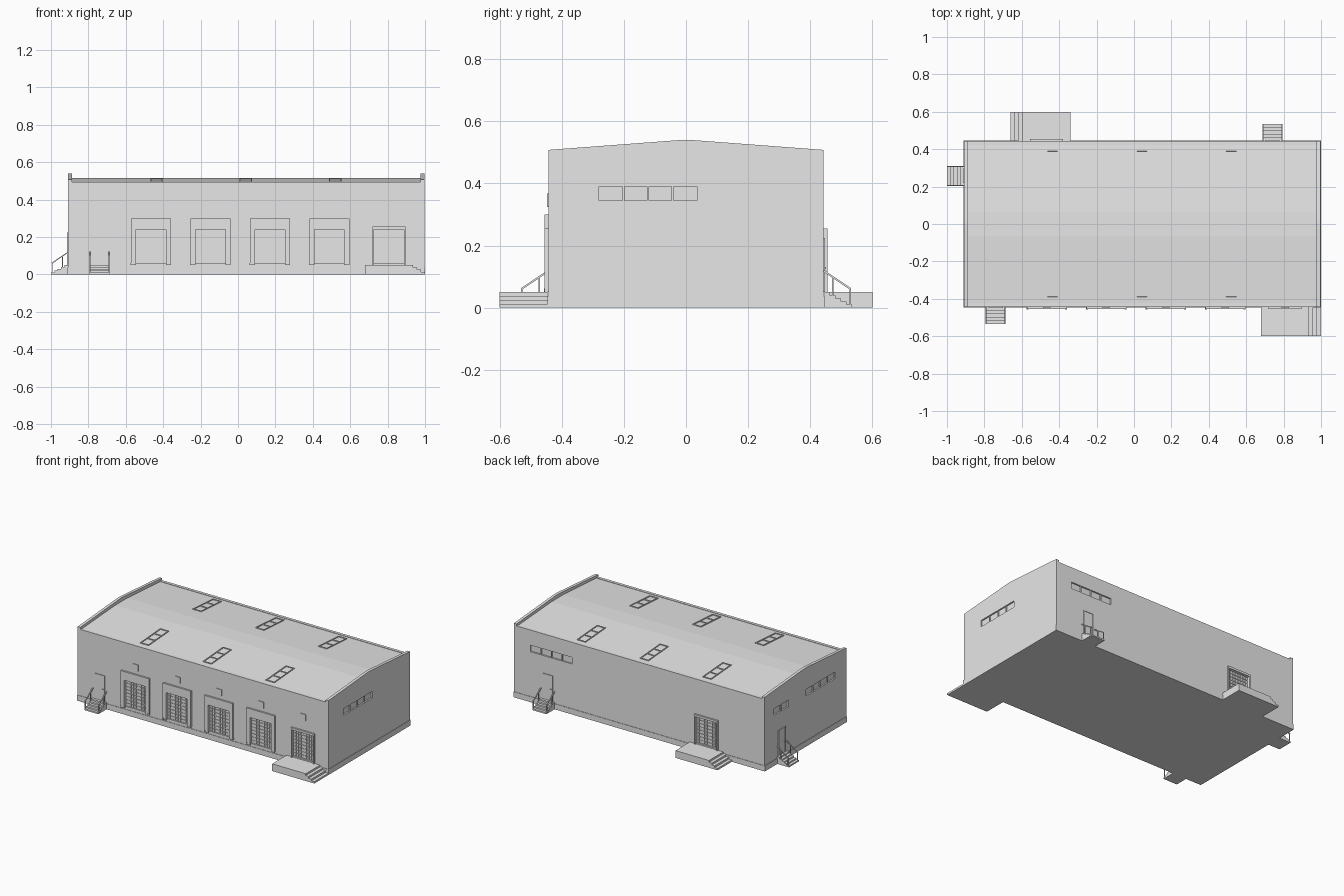
import bpy, bmesh, math
from mathutils import Matrix, Vector

cube = bpy.data.objects.get("Cube")
if cube:
    bpy.data.objects.remove(cube, do_unlink=True)

GREY = (0.8, 0.8, 0.8, 1)
mat = bpy.data.materials.new("plain grey")
mat.use_nodes = True
mat.diffuse_color = GREY
mat.node_tree.nodes["Principled BSDF"].inputs["Base Color"].default_value = GREY

XL, XR, YW = -0.908, 0.997, 0.443      # wall planes
EAVE, RIDGE, DECK = 0.49, 0.515, 0.05  # roof and floor heights


class Part:
    """Collects simple solids in one mesh object, placed by a matrix."""

    def __init__(self, name, place=Matrix()):
        self.name, self.place, self.bm = name, place, bmesh.new()

    def box(self, x0, x1, y0, y1, z0, z1):
        m = Matrix.Translation(((x0 + x1) / 2, (y0 + y1) / 2, (z0 + z1) / 2))
        m = m @ Matrix.Diagonal((abs(x1 - x0), abs(y1 - y0), abs(z1 - z0), 1))
        bmesh.ops.create_cube(self.bm, size=1, matrix=m)
        return self

    def prism(self, profile, a, b, axis):
        """Extrudes a profile along x (profile in y, z) or y (profile in x, z)."""
        def at(p, t):
            return (t, p[0], p[1]) if axis == "x" else (p[0], t, p[1])
        lo = [self.bm.verts.new(at(p, a)) for p in profile]
        hi = [self.bm.verts.new(at(p, b)) for p in profile]
        self.bm.faces.new(lo)
        self.bm.faces.new(hi[::-1])
        n = len(profile)
        for i in range(n):
            j = (i + 1) % n
            self.bm.faces.new((lo[i], hi[i], hi[j], lo[j]))
        return self

    def beam(self, p, q, t):
        p, q = Vector(p), Vector(q)
        d = q - p
        m = Matrix.Translation((p + q) / 2) @ d.to_track_quat("Z", "X").to_matrix().to_4x4()
        bmesh.ops.create_cube(self.bm, size=1, matrix=m @ Matrix.Diagonal((t, t, d.length, 1)))
        return self

    def done(self):
        bmesh.ops.recalc_face_normals(self.bm, faces=self.bm.faces)
        self.bm.transform(self.place)
        mesh = bpy.data.meshes.new(self.name)
        self.bm.to_mesh(mesh)
        self.bm.free()
        mesh.materials.append(mat)
        ob = bpy.data.objects.new(self.name, mesh)
        bpy.context.collection.objects.link(ob)
        return ob


def on_wall(side, t):
    """Local frame on a wall: -y points outwards, t is the position along it."""
    pos, turn = {"front": ((t, -YW, 0), 0), "back": ((t, YW, 0), 180),
                 "left": ((XR, t, 0), 90), "right": ((XL, t, 0), -90)}[side]
    return Matrix.Translation(pos) @ Matrix.Rotation(math.radians(turn), 4, "Z")


# Where openings go: side, centre along the wall
bays = [("front", -0.466 + 0.318 * i) for i in range(4)]
docks = [("front", 0.808), ("back", -0.468)]
entries = [("front", -0.74), ("back", 0.74), ("right", 0.257)]
strips = [("left", -0.122, 4), ("back", 0.715, 4), ("right", -0.165, 4), ("right", 0.263, 2)]
PANE, WZ0, WZ1 = 0.079, 0.345, 0.39
DW, DZ0, DZ1, REC = 0.08, 0.058, 0.24, 0.01

# Main building, with taller gable walls at both ends
roof = [(-YW, 0.02), (-YW, EAVE), (-0.065, RIDGE), (0.065, RIDGE), (YW, EAVE), (YW, 0.02)]
gable = [(-YW, 0.02), (-YW, 0.508), (-0.03, 0.539), (0, 0.54), (0.03, 0.539), (YW, 0.508), (YW, 0.02)]
shell = [Part("main_building").prism(roof, XL + 0.02, XR - 0.02, "x").done(),
         Part("right_gable_wall").prism(gable, XL, XL + 0.02, "x").done(),
         Part("left_gable_wall").prism(gable, XR - 0.02, XR, "x").done()]

# Recesses for doors and windows
cutters = []
for side, t in bays + docks:
    cutters.append(Part("cutter", on_wall(side, t)).box(-DW, DW, -0.05, REC, DZ0, DZ1).done())
for side, t, n in strips:
    w = n * PANE / 2
    cutters.append(Part("cutter", on_wall(side, t)).box(-w, w, -0.05, REC, WZ0, WZ1).done())
for wall in shell:
    for c in cutters:
        mod = wall.modifiers.new("recess", "BOOLEAN")
        mod.operation, mod.solver, mod.object = "DIFFERENCE", "EXACT", c
    bpy.context.view_layer.update()
    cut = bpy.data.meshes.new_from_object(wall.evaluated_get(bpy.context.evaluated_depsgraph_get()))
    wall.modifiers.clear()
    wall.data = cut
for c in cutters:
    bpy.data.objects.remove(c, do_unlink=True)

# Plinth and eave copings
e = 0.003
Part("plinth").box(XL - e, XR + e, -YW - e, YW + e, 0, 0.038).done()
for s, label in ((-1, "front"), (1, "back")):
    Part(label + "_eave_coping").box(XL + 0.02, XR - 0.02, s * (YW - 0.02), s * YW,
                                     EAVE - 0.01, EAVE + 0.004).done()

# Roof lights: low frames split in three panes
slope = math.atan2(RIDGE - EAVE, YW - 0.065)
for x in (-0.435, 0.042, 0.52):
    for s in (-1, 1):
        z = EAVE + (YW - 0.285) * math.tan(slope)
        m = Matrix.Translation((x, s * 0.285, z)) @ Matrix.Rotation(-s * slope, 4, "X")
        p = Part("roof_light", m)
        for k in (-1, 1):
            p.box(k * 0.027, k * 0.033, -0.11, 0.11, -0.004, 0.005)
        for i in range(4):
            y = -0.107 + i * 0.0713
            p.box(-0.027, 0.027, y - 0.003, y + 0.003, -0.004, 0.005)
        p.done()

# Strip windows: mullions inside the recess
for side, t, n in strips:
    p = Part("strip_window_mullions", on_wall(side, t))
    for i in range(1, n):
        u = (i - n / 2) * PANE
        p.box(u - 0.003, u + 0.003, 0.002, REC + 0.002, WZ0, WZ1)
    p.done()


def shutter(place):
    """Sectional door made of rows of raised panels."""
    p = Part("sectional_door", place)
    rows, cols = 8, 8
    dz, dx = (DZ1 - DZ0) / rows, 2 * DW / cols
    for r in range(rows):
        z = DZ0 + r * dz
        for c in range(cols):
            x = -DW + c * dx
            p.box(x + 0.0015, x + dx - 0.0015, REC - 0.004, REC + 0.002, z + 0.002, z + dz - 0.002)
    p.done()


def surround(name, place, w, top, bottom, out):
    """Frame around a recessed loading door."""
    p = Part(name, place)
    for s in (-1, 1):
        p.box(s * DW, s * w, -out, 0.002, bottom, top)
    p.box(-DW, DW, -out, 0.002, DZ1, top)
    return p


# Loading bays with surround, bumpers and number plate
for side, t in bays:
    place = on_wall(side, t)
    shutter(place)
    p = surround("bay_surround", place, 0.107, 0.30, DECK, 0.012)
    for s in (-1, 1):
        p.box(s * 0.097, s * 0.108, -0.014, 0, DECK, DECK + 0.012)
    p.done()

# Raised docks with steps at one end
for side, t in docks:
    place = on_wall(side, t)
    shutter(place)
    surround("dock_door_surround", place, 0.088, 0.255, DECK, 0.012).done()
    profile = [(-0.128, 0), (-0.128, DECK)]
    for i in range(4):
        x = 0.127 + i * 0.0217
        profile += [(x, DECK - i * 0.0125), (x, DECK - (i + 1) * 0.0125)]
    Part("loading_dock", place).prism(profile, -0.157, -0.002, "y").done()

# Plates above the front doors
for side, t in bays + docks[:1]:
    Part("wall_plate", on_wall(side, t)).box(-0.02, 0.02, -0.005, 0.001, 0.325, 0.368).done()

# Entrances: door, frame, steps and handrails
for side, t in entries:
    place = on_wall(side, t)
    top = DECK + 0.17
    p = Part("entrance_door", place).box(-0.034, 0.034, -0.002, 0.002, DECK, top)
    p.box(0.022, 0.028, -0.007, 0, 0.125, 0.131)
    for s in (-1, 1):
        p.box(s * 0.034, s * 0.039, -0.005, 0.002, DECK, top)
    p.box(-0.039, 0.039, -0.005, 0.002, top, top + 0.005).done()

    profile = [(-0.002, 0), (-0.002, DECK)]
    for i in range(5):
        y = -0.02 - i * 0.018
        profile += [(y, DECK - i * 0.01), (y, DECK - (i + 1) * 0.01)]
    Part("entrance_steps", place).prism(profile, -0.053, 0.053, "x").done()

    for s in (-1, 1):
        x = s * 0.051
        p = Part("handrail", place)
        p.beam((x, 0, 0.119), (x, -0.087, 0.06), 0.006)
        p.beam((x, -0.085, 0.008), (x, -0.085, 0.062), 0.005)
        p.beam((x, -0.03, 0.035), (x, -0.03, 0.098), 0.005)
        p.done()
